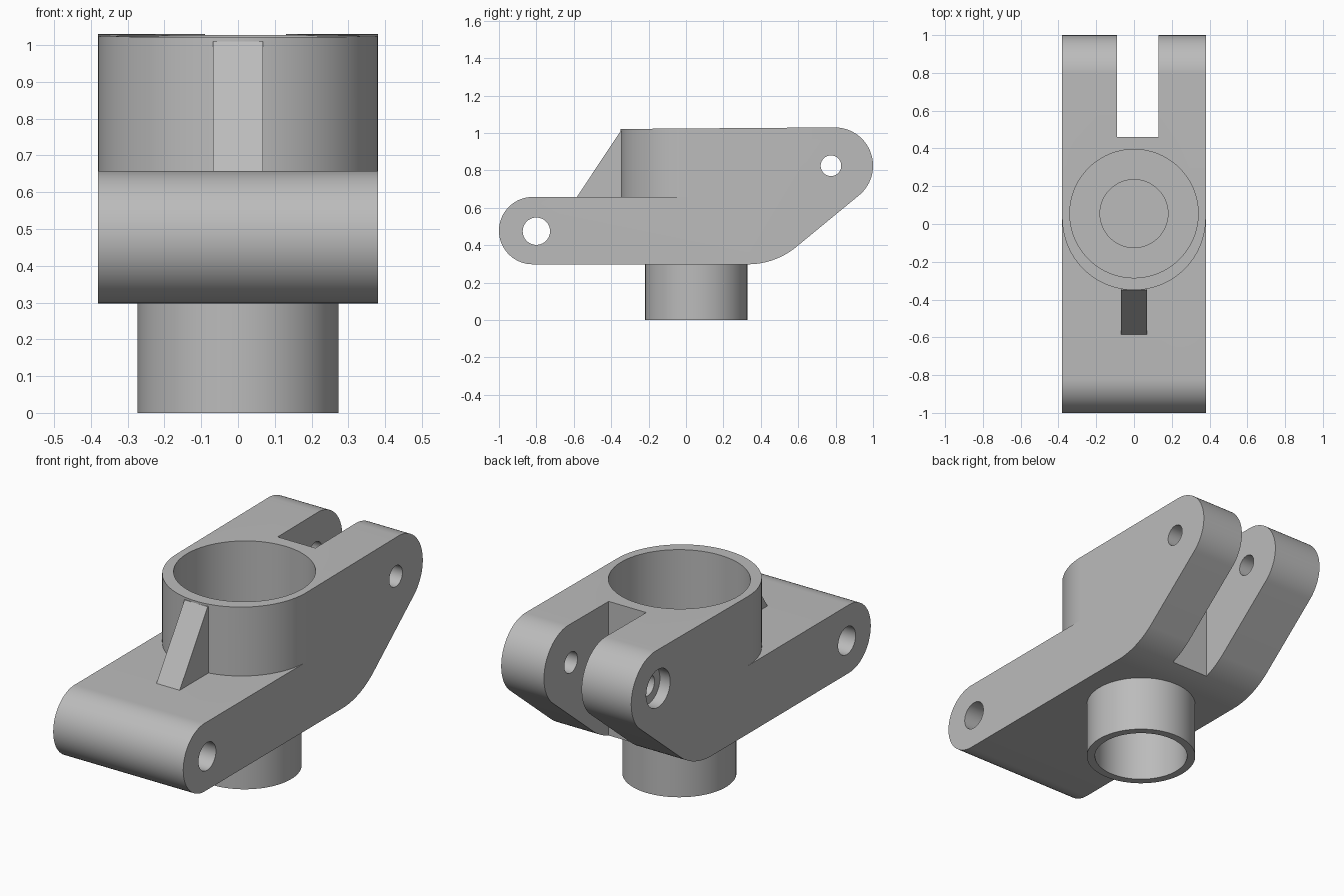
import bpy, bmesh, math
from mathutils import Vector, Matrix

cube = bpy.data.objects.get("Cube")
if cube:
    bpy.data.objects.remove(cube)

metal = bpy.data.materials.new("plain grey")
metal.use_nodes = True
GREY = (0.5, 0.5, 0.5, 1)
metal.diffuse_color = GREY
metal.node_tree.nodes["Principled BSDF"].inputs["Base Color"].default_value = GREY


def make_object(name, bm):
    bmesh.ops.recalc_face_normals(bm, faces=bm.faces[:])
    mesh = bpy.data.meshes.new(name)
    bm.to_mesh(mesh)
    bm.free()
    mesh.materials.append(metal)
    obj = bpy.data.objects.new(name, mesh)
    bpy.context.collection.objects.link(obj)
    return obj


def prism(name, points, start, end, axis):
    """Extrude a 2D outline along x (points are y, z) or z (points are x, y)."""
    place = (lambda a, b: (start, a, b)) if axis == "x" else (lambda a, b: (a, b, start))
    bm = bmesh.new()
    face = bm.faces.new([bm.verts.new(place(a, b)) for a, b in points])
    side = bmesh.ops.extrude_face_region(bm, geom=[face])
    shift = Vector((1, 0, 0) if axis == "x" else (0, 0, 1)) * (end - start)
    moved = [v for v in side["geom"] if isinstance(v, bmesh.types.BMVert)]
    bmesh.ops.translate(bm, verts=moved, vec=shift)
    return make_object(name, bm)


def arc(center, radius, begin, finish, steps=32):
    angles = [math.radians(begin + (finish - begin) * i / steps) for i in range(steps + 1)]
    return [(center[0] + radius * math.cos(t), center[1] + radius * math.sin(t)) for t in angles]


def rod(name, center, radius, start, end, axis):
    return prism(name, arc(center, radius, 0, 360, 96)[:-1], start, end, axis)


def box(name, x0, x1, y0, y1, z0, z1):
    return prism(name, [(x0, y0), (x1, y0), (x1, y1), (x0, y1)], z0, z1, "z")


def cut(target, cutter):
    mod = target.modifiers.new("cut", "BOOLEAN")
    mod.operation = "DIFFERENCE"
    mod.solver = "EXACT"
    mod.object = cutter
    cutter.hide_render = True
    bpy.context.view_layer.objects.active = target
    bpy.ops.object.modifier_apply(modifier=mod.name)
    bpy.data.objects.remove(cutter)


HALF = 0.38          # half width of the bracket
BORE_Y = 0.055       # axis of the socket and spigot
SHELF = 0.658        # top of the lower arm
BASE = 0.298         # underside of the body

# Side outline: rounded lower arm, sloping underside, rounded upper arm
slope = math.degrees(math.atan2(-0.79, 0.61))
outline = arc((-0.82, 0.478), 0.18, 90, 270)
outline += arc((0.33, BASE + 0.41), 0.41, -90, slope, 16)
outline += arc((0.795, 0.825), 0.205, slope, 90)
outline += [(-0.82, 1.018)]
body = prism("bracket_body", outline, -HALF, HALF, "x")

# Clear the space above the lower arm, leaving a round socket front
clear = [(-0.6, 0.03), (-0.6, -1.3), (0.6, -1.3), (0.6, 0.03)]
clear += arc((0, 0.03), HALF, 0, -180, 64)
cut(body, prism("clearance", clear, SHELF, 1.3, "z"))

# Socket with a stepped floor
cut(body, rod("socket_bore", (0, BORE_Y), 0.34, 0.48, 1.3, "z"))
cut(body, rod("socket_step", (0, BORE_Y), 0.18, 0.40, 0.6, "z"))

# Fork slot, pin holes and the counterbore on one side
cut(body, box("fork_slot", -0.09, 0.13, 0.46, 1.3, 0, 1.5))
cut(body, rod("lower_pin_hole", (-0.8, 0.475), 0.073, -0.6, 0.6, "x"))
cut(body, rod("upper_pin_hole", (0.775, 0.825), 0.055, -0.6, 0.6, "x"))
cut(body, rod("pin_counterbore", (0.775, 0.825), 0.1, -0.6, -0.32, "x"))

# Hollow spigot underneath
spigot = rod("spigot", (0, BORE_Y), 0.273, 0, 0.31, "z")
cut(spigot, rod("spigot_bore", (0, BORE_Y), 0.232, -0.1, 0.304, "z"))

# Sloping rib in front of the socket
rib = prism("front_rib", [(-0.587, SHELF - 0.005), (-0.3, SHELF - 0.005),
                          (-0.3, 1.01), (-0.35, 1.01)], -0.068, 0.068, "x")

for obj in (body, spigot, rib):
    bpy.ops.object.select_all(action="DESELECT")
    obj.select_set(True)
    bpy.context.view_layer.objects.active = obj
    bpy.ops.object.shade_smooth_by_angle(angle=math.radians(30))
